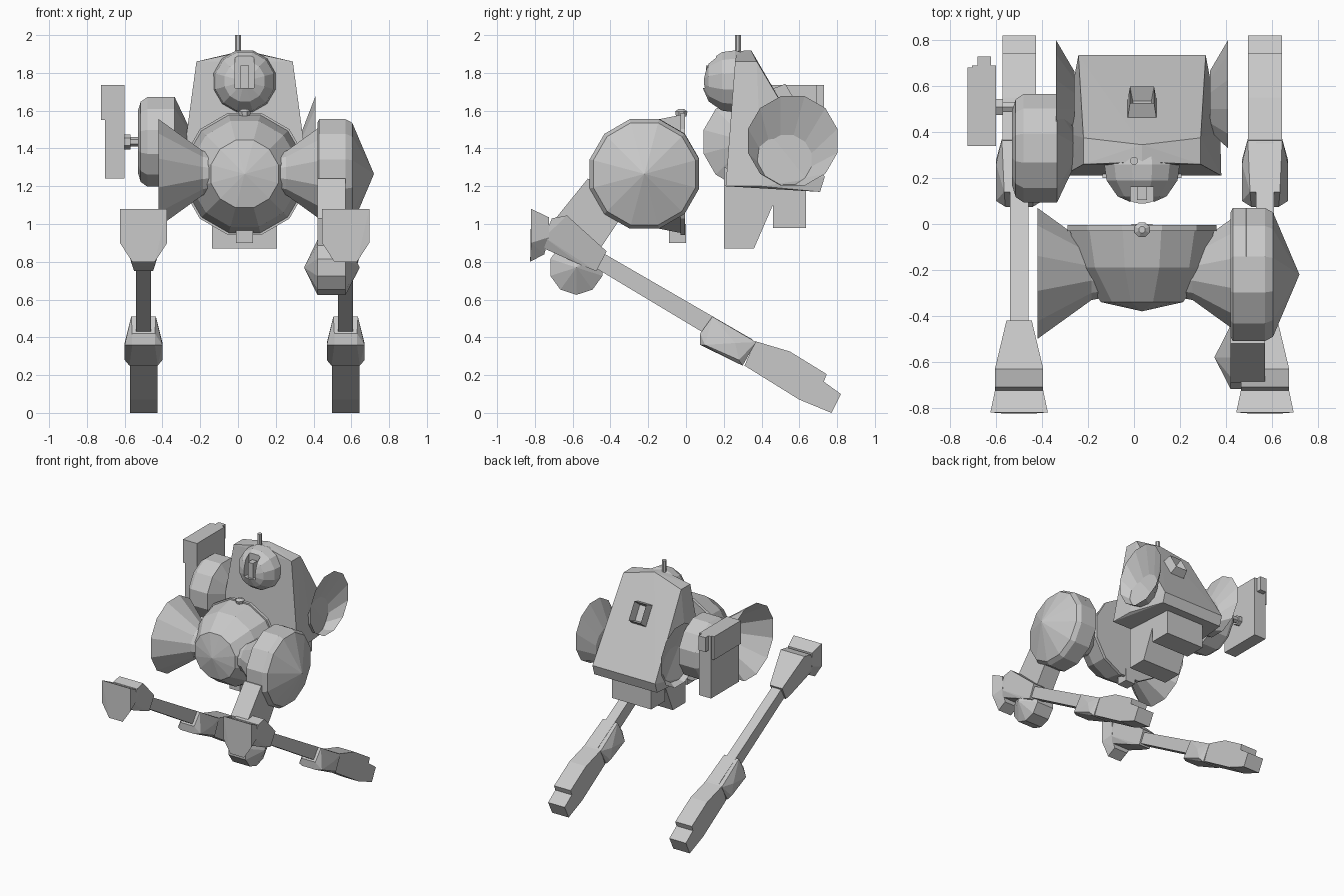
import bpy
import bmesh
from math import cos, sin, pi, radians
from mathutils import Matrix, Vector

cube = bpy.data.objects.get("Cube")
if cube:
    bpy.data.objects.remove(cube)

GREY = (0.58, 0.58, 0.58, 1)
metal = bpy.data.materials.new("grey metal")
metal.use_nodes = True
metal.diffuse_color = GREY
metal.node_tree.nodes["Principled BSDF"].inputs["Base Color"].default_value = GREY

MID = 0.035  # centre line of the machine


def finish(name, bm):
    bmesh.ops.recalc_face_normals(bm, faces=bm.faces)
    mesh = bpy.data.meshes.new(name)
    bm.to_mesh(mesh)
    bm.free()
    mesh.materials.append(metal)
    obj = bpy.data.objects.new(name, mesh)
    bpy.context.scene.collection.objects.link(obj)
    return obj


def hull(name, cx, points):
    """Convex solid, symmetric about x = cx, from (half width, y, z) points."""
    bm = bmesh.new()
    for w, y, z in points:
        for side in ((-1, 1) if w else (1,)):
            bm.verts.new((cx + side * w, y, z))
    res = bmesh.ops.convex_hull(bm, input=bm.verts)
    spare = [g for g in res["geom_interior"] if isinstance(g, bmesh.types.BMVert)]
    bmesh.ops.delete(bm, geom=spare, context="VERTS")
    bmesh.ops.dissolve_limit(bm, angle_limit=radians(1), verts=bm.verts, edges=bm.edges)
    return finish(name, bm)


def slab(name, cx, w, outline):
    return hull(name, cx, [(w, y, z) for y, z in outline])


def box(name, cx, w, y0, y1, z0, z1):
    return slab(name, cx, w, [(y0, z0), (y1, z0), (y1, z1), (y0, z1)])


def lathe(name, profile, centre, axis="X", n=12, open_end=False, shift=(0, 0)):
    """Turn (radius, distance) pairs around an axis; shift moves the first ring."""
    bm = bmesh.new()
    rings = []
    for i, (r, t) in enumerate(profile):
        a, b = shift if i == 0 else (0, 0)
        ring = []
        for k in range(n if r else 1):
            ang = 2 * pi * (k + 0.5) / n
            u, v = r * cos(ang) + a, r * sin(ang) + b
            offset = {"X": (t, u, v), "Y": (u, t, v), "Z": (u, v, t)}[axis]
            ring.append(bm.verts.new(Vector(centre) + Vector(offset)))
        rings.append(ring)
    for low, high in zip(rings, rings[1:]):
        for k in range(n):
            quad = [low[k % len(low)], low[(k + 1) % len(low)],
                    high[(k + 1) % len(high)], high[k % len(high)]]
            bm.faces.new(list(dict.fromkeys(quad)))
    for ring in (rings[:1] if open_end else [rings[0], rings[-1]]):
        if len(ring) > 2:
            bm.faces.new(ring)
    return finish(name, bm)


# Two long legs, each with shin plate, knee block, rod, ankle and foot
for side, label in ((-1, "right"), (1, "left")):
    cx = MID + side * 0.535
    hull(label + "_front_plate", cx, [
        (0.125, -0.82, 1.08), (0.125, -0.82, 0.9), (0.06, -0.825, 0.8),
        (0.105, -0.725, 1.035), (0.105, -0.725, 0.93), (0.06, -0.75, 0.84)])
    hull(label + "_knee_block", cx, [
        (0.105, -0.75, 0.93), (0.105, -0.71, 1.03), (0.105, -0.63, 1.045),
        (0.055, -0.42, 0.855), (0.05, -0.475, 0.75), (0.06, -0.55, 0.78),
        (0.08, -0.75, 0.87)])
    slab(label + "_leg_rod", cx, 0.04, [
        (-0.48, 0.87), (-0.5, 0.78), (0.36, 0.38), (0.3, 0.3), (0.1, 0.43), (0.35, 0.39)])
    hull(label + "_ankle_block", cx, [
        (0.065, 0.14, 0.51), (0.075, 0.37, 0.375), (0.1, 0.28, 0.28),
        (0.075, 0.3, 0.25), (0.1, 0.1, 0.36), (0.06, 0.075, 0.36),
        (0.06, 0.075, 0.42), (0.1, 0.26, 0.37)])
    slab(label + "_foot", cx, 0.073, [
        (0.365, 0.38), (0.55, 0.325), (0.745, 0.205), (0.69, 0.06), (0.6, 0.07), (0.31, 0.25)])
    slab(label + "_toe", cx, 0.073, [
        (0.67, 0.2), (0.73, 0.165), (0.82, 0.1), (0.77, 0.0), (0.6, 0.07)])

# Front pod: faceted bowl with rim, knob and tail tab
POD = (MID, 0, 1.265)
lathe("front_pod", [(0, -0.38), (0.185, -0.34), (0.29, -0.19), (0.325, -0.02)], POD, "Y")
lathe("pod_rim", [(0.335, -0.03), (0.335, -0.005)], POD, "Y")
lathe("pod_knob", [(0.03, 1.57), (0.035, 1.595), (0.015, 1.61)], (MID, -0.025, 0), "Z", 8)
box("pod_tab", MID, 0.045, -0.09, 0, 0.9, 1.0)

# Flared side cones of the front pod, the left one closed by a wheel
for side, label in ((-1, "right"), (1, "left")):
    lathe(label + "_front_cone",
          [(0.1, side * 0.12), (0.12, side * 0.22), (0.295, side * 0.455)],
          (MID, -0.215, 1.27), open_end=True)
lathe("front_wheel", [(0.28, 0.42), (0.3, 0.43), (0.3, 0.57), (0.28, 0.605), (0, 0.72)],
      (0, -0.22, 1.265))

# Bent arm below the wheel
slab("upper_arm", 0.495, 0.075, [
    (-0.52, 1.24), (-0.69, 1.03), (-0.66, 0.85), (-0.5, 0.8), (-0.3, 1.1), (-0.3, 1.2)])
lathe("elbow", [(0, 0.35), (0.145, 0.42), (0.145, 0.57), (0, 0.645)], (0, -0.58, 0.77), n=10)

# Rear torso, waist blocks and antenna
hull("rear_torso", MID, [
    (0, 0.345, 1.92), (0.255, 0.375, 1.86), (0, 0.27, 1.915), (0.255, 0.26, 1.86),
    (0.277, 0.735, 1.25), (0.277, 0.71, 1.17), (0.345, 0.21, 1.2), (0.34, 0.4, 1.2)])
slab("waist_block", MID, 0.172, [
    (0.2, 0.87), (0.36, 0.87), (0.36, 0.95), (0.46, 1.1), (0.46, 1.25), (0.2, 1.3)])
box("rear_block", MID, 0.172, 0.46, 0.635, 0.98, 1.2)
lathe("antenna", [(0.018, 1.85), (0.018, 2.0)], (0, 0.275, 0), "Z", 8)

# Hollow vent on the sloping back
bm = bmesh.new()
bmesh.ops.create_cube(bm, size=1, matrix=Matrix.Diagonal((0.14, 0.18, 0.12, 1)))
top = max(bm.faces, key=lambda f: f.calc_center_median().z)
bmesh.ops.scale(bm, vec=(0.75, 0.8, 1), verts=top.verts)
bmesh.ops.inset_individual(bm, faces=[top], thickness=0.018)
bmesh.ops.translate(bm, vec=(0, 0, -0.07), verts=top.verts)
bm.transform(Matrix.Translation((MID, 0.51, 1.65)) @ Matrix.Rotation(radians(-60), 4, "X"))
finish("back_vent", bm)

# Domed head with an eye slot
head = lathe("head", [(0.035, 0.088), (0.11, 0.12), (0.16, 0.19), (0.17, 0.26), (0.15, 0.32)],
             (MID, 0, 1.755), "Y")
cutter = box("slot_cutter", MID, 0.05, 0.0, 0.16, 1.72, 2.0)
cutter.hide_render = True
cutter.hide_viewport = True
slot = head.modifiers.new("eye_slot", "BOOLEAN")
slot.operation = "DIFFERENCE"
slot.solver = "EXACT"
slot.object = cutter
box("eye_bar", MID, 0.022, 0.105, 0.2, 1.72, 1.84)

# Flared side cones of the rear torso, narrow end lower and further forward
for side, label in ((-1, "right"), (1, "left")):
    lathe(label + "_rear_cone", [(0.135, side * 0.295), (0.245, side * 0.375)],
          (MID, 0.565, 1.44), open_end=True, shift=(-0.03, -0.1))

# Right shoulder disc with hub and shield box
lathe("shoulder_disc",
      [(0.17, -0.53), (0.22, -0.515), (0.245, -0.48), (0.245, -0.335), (0.06, -0.25)],
      (0, 0.33, 1.435))
lathe("shield_hub", [(0.04, -0.61), (0.04, -0.57), (0.025, -0.57), (0.025, -0.45)],
      (0, 0.51, 1.435), n=6)
box("shield", -0.652, 0.052, 0.34, 0.69, 1.24, 1.735)
box("shield_tip", -0.652, 0.03, 0.65, 0.73, 1.62, 1.735)
box("shield_cap", -0.702, 0.022, 0.34, 0.68, 1.55, 1.735)
